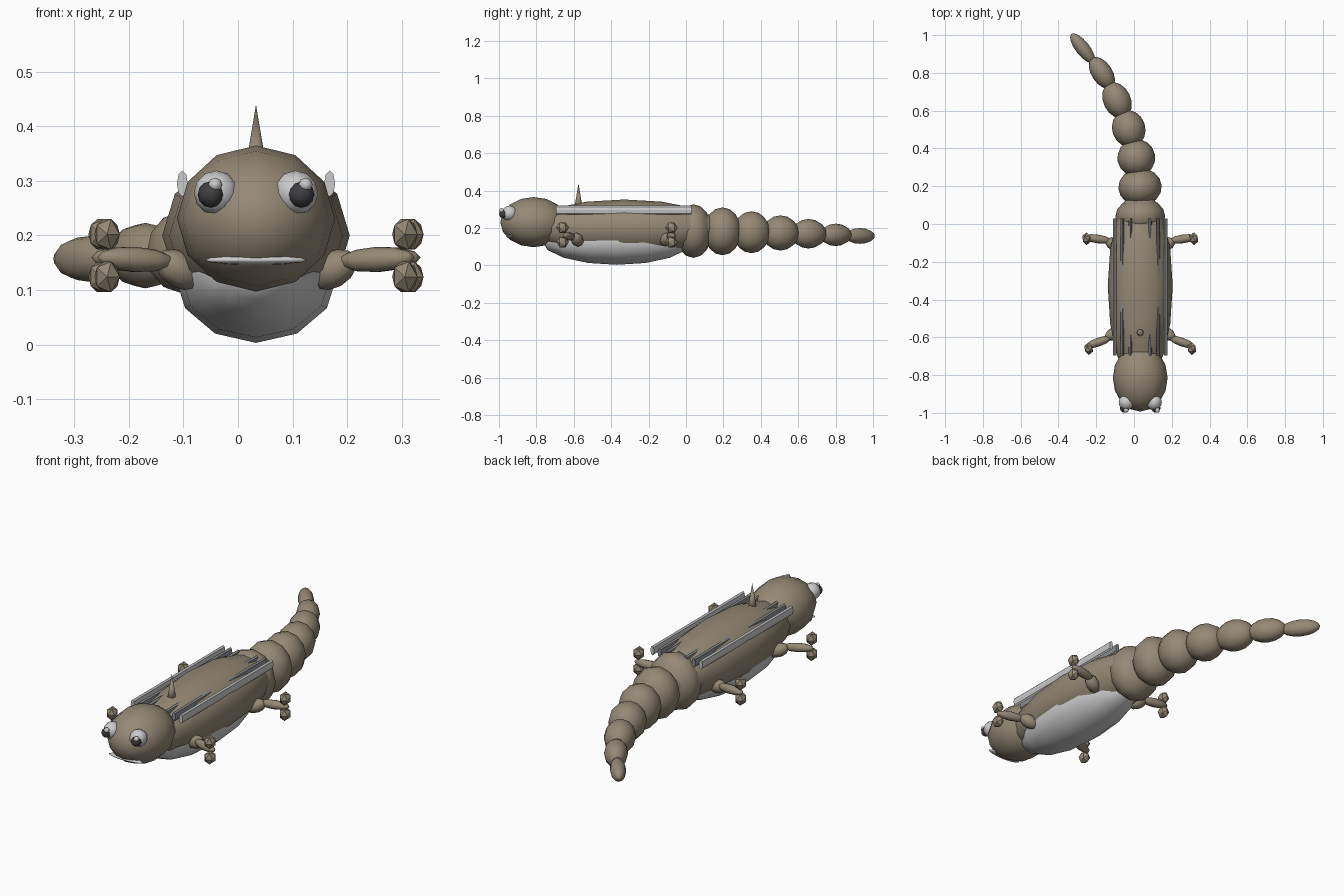
import bpy, bmesh
from mathutils import Vector, Matrix

if "Cube" in bpy.data.objects:
    bpy.data.objects.remove(bpy.data.objects["Cube"])

CX = 0.033  # body midline


def material(name, rgb):
    m = bpy.data.materials.new(name)
    m.diffuse_color = (*rgb, 1)
    m.use_nodes = True
    m.node_tree.nodes["Principled BSDF"].inputs["Base Color"].default_value = m.diffuse_color
    return m


SKIN = material("skin", (0.30, 0.25, 0.18))
PALE = material("pale", (0.62, 0.62, 0.62))
DARK = material("dark", (0.05, 0.05, 0.055))
STRIPE = material("stripe", (0.27, 0.28, 0.29))


def finish(name, bm, matrix, mat, smooth=True):
    bm.transform(matrix)
    for f in bm.faces:
        f.smooth = smooth
    me = bpy.data.meshes.new(name)
    bm.to_mesh(me)
    bm.free()
    me.materials.append(mat)
    ob = bpy.data.objects.new(name, me)
    bpy.context.collection.objects.link(ob)
    return ob


def place(centre, radii, axis):
    # radii = across, up, along the axis
    rot = Vector(axis).to_track_quat('Z', 'Y').to_matrix().to_4x4()
    return Matrix.Translation(centre) @ rot @ Matrix.Diagonal((*radii, 1))


def ellipsoid(name, centre, radii, mat=SKIN, axis=(0, 1, 0), seg=12, rings=8):
    bm = bmesh.new()
    bmesh.ops.create_uvsphere(bm, u_segments=seg, v_segments=rings, radius=1)
    return finish(name, bm, place(centre, radii, axis), mat)


def limb(name, a, b, r):
    a, b = Vector(a), Vector(b)
    return ellipsoid(name, (a + b) / 2, (r, r, (b - a).length / 2), axis=b - a, seg=8, rings=6)


def cone(name, centre, radii, axis, mat, sides, top, smooth):
    bm = bmesh.new()
    bmesh.ops.create_cone(bm, cap_ends=True, segments=sides, radius1=1, radius2=top, depth=2)
    return finish(name, bm, place(centre, radii, axis), mat, smooth)


# Trunk, belly and head
ellipsoid("body", (CX, -0.33, 0.2), (0.172, 0.152, 0.52))
ellipsoid("belly", (CX, -0.37, 0.13), (0.15, 0.127, 0.4), PALE)
ellipsoid("head", (CX, -0.815, 0.231), (0.145, 0.134, 0.178))
ellipsoid("mouth", (CX, -0.94, 0.155), (0.095, 0.009, 0.022), PALE)

# Horn on the shoulders
cone("horn", (CX, -0.575, 0.365), (0.025, 0.025, 0.075), (0, 0, 1), SKIN, 8, 0, True)

# Tail: overlapping segments following a bend
tail = [  # x, y, z, width, height, half length
    (0.033, 0.04, 0.183, 0.132, 0.143, 0.10),
    (0.032, 0.195, 0.182, 0.115, 0.128, 0.10),
    (0.012, 0.35, 0.177, 0.1, 0.112, 0.10),
    (-0.028, 0.505, 0.173, 0.088, 0.094, 0.10),
    (-0.09, 0.655, 0.169, 0.073, 0.079, 0.10),
    (-0.17, 0.80, 0.163, 0.055, 0.06, 0.095),
    (-0.272, 0.93, 0.157, 0.037, 0.042, 0.097),
]
for i, (x, y, z, w, h, l) in enumerate(tail):
    p, n = tail[max(i - 1, 0)], tail[min(i + 1, len(tail) - 1)]
    ellipsoid(f"tail_segment_{i + 1}", (x, y, z), (w, h, l), axis=(n[0] - p[0], n[1] - p[1], 0))

for side, s in (("left", -1), ("right", 1)):
    # Eyes
    ellipsoid(f"eye_{side}", (CX + s * 0.073, -0.944, 0.278), (0.041, 0.041, 0.041), PALE)
    ellipsoid(f"pupil_{side}", (CX + s * 0.083, -0.975, 0.275), (0.024, 0.024, 0.024), DARK)
    ellipsoid(f"eye_glint_{side}", (CX + s * 0.083 + 0.008, -0.986, 0.293), (0.013, 0.013, 0.013), PALE, seg=8, rings=6)

    # Back stripes, mostly sunk into the body
    for i, off in enumerate((0.052, 0.095, 0.135)):
        cone(f"back_stripe_{side}_{i + 1}", (CX + s * off, -0.333, 0.295), (0.010, 0.024, 0.362),
             (0, 1, 0), STRIPE if i < 2 else PALE, 8, 1, False)

    # Legs with three toes
    for part, y0, y1, y2, reach in (("front", -0.565, -0.60, -0.65, 0.273),
                                    ("rear", -0.12, -0.09, -0.068, 0.284)):
        limb(f"{part}_upper_leg_{side}", (CX + s * 0.1, y0, 0.115), (CX + s * 0.182, y1, 0.16), 0.034)
        limb(f"{part}_lower_leg_{side}", (CX + s * 0.15, y1, 0.152), (CX + s * (reach + 0.018), y2, 0.16), 0.023)
        for name, dz in (("upper", 0.04), ("lower", -0.038)):
            bm = bmesh.new()
            bmesh.ops.create_icosphere(bm, subdivisions=1, radius=1)
            finish(f"{part}_{name}_toe_{side}", bm,
                   place((CX + s * reach, y2 - 0.01, 0.162 + dz), (0.026, 0.033, 0.034), (0, 1, 0)), SKIN, False)
